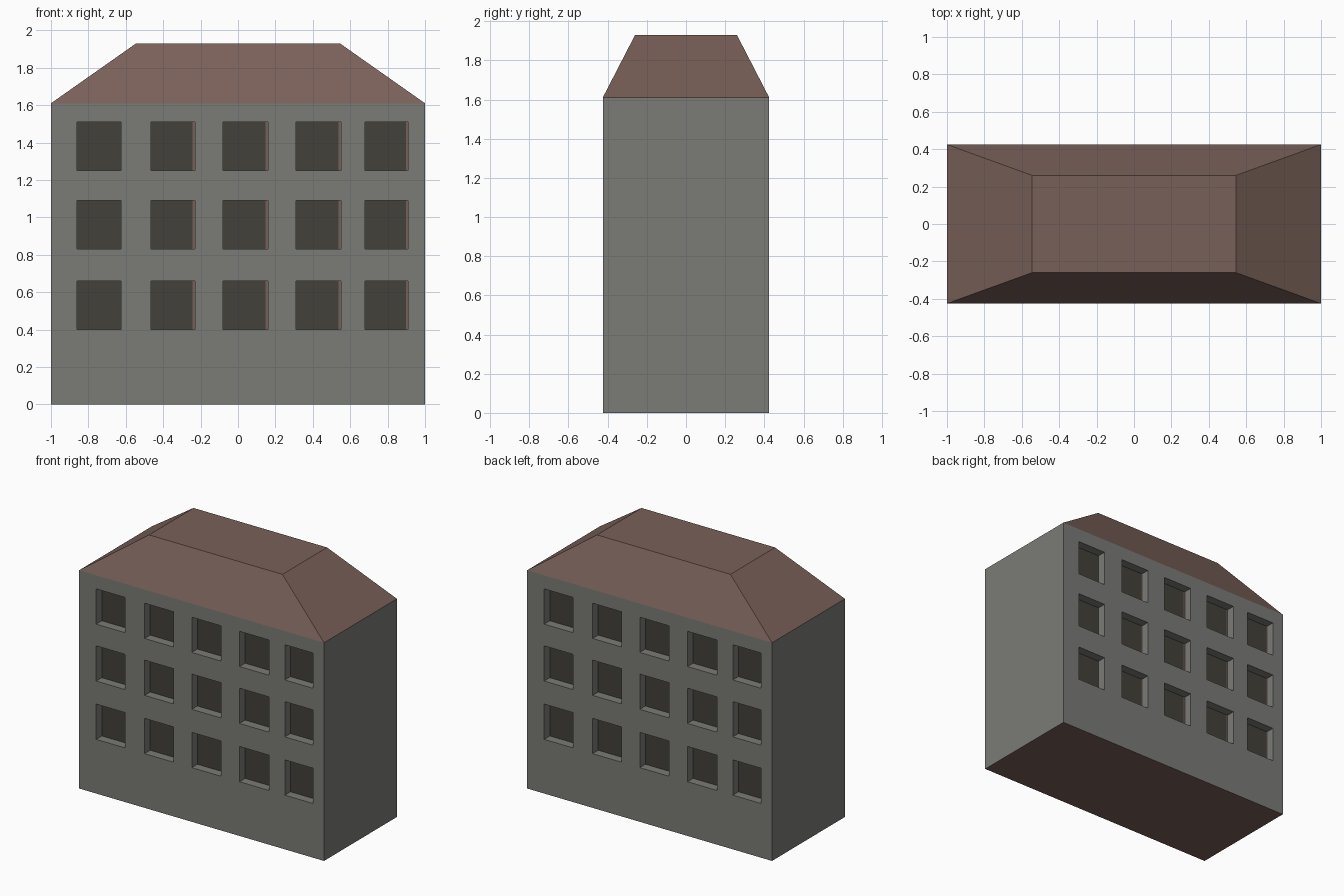
import bpy, bmesh

if "Cube" in bpy.data.objects:
    bpy.data.objects.remove(bpy.data.objects["Cube"])

HX, HY, EAVE, TOP = 1.0, 0.425, 1.61, 1.93
DEPTH = 0.065


def material(name, rgb):
    m = bpy.data.materials.new(name)
    m.diffuse_color = (*rgb, 1)
    m.use_nodes = True
    m.node_tree.nodes["Principled BSDF"].inputs["Base Color"].default_value = m.diffuse_color
    return m


wall = material("grey_wall", (0.196, 0.200, 0.183))
roof = material("brown_roof", (0.190, 0.117, 0.098))
glass = material("dark_glass", (0.054, 0.053, 0.042))


def make_object(name, bm, mats):
    bmesh.ops.remove_doubles(bm, verts=bm.verts, dist=1e-5)
    me = bpy.data.meshes.new(name)
    bm.to_mesh(me)
    bm.free()
    for m in mats:
        me.materials.append(m)
    ob = bpy.data.objects.new(name, me)
    bpy.context.collection.objects.link(ob)
    return ob


def quad(bm, pts, mat=0):
    f = bm.faces.new([bm.verts.new(p) for p in pts])
    f.material_index = mat


# Window columns and rows; odd cells of the grid are openings
columns = [(-0.86, -0.625), (-0.465, -0.23), (-0.08, 0.16), (0.31, 0.55), (0.68, 0.91)]
rows = [(0.40, 0.66), (0.83, 1.09), (1.25, 1.51)]
xs = [-HX] + [x for c in columns for x in c] + [HX]
zs = [0.0] + [z for r in rows for z in r] + [EAVE]

# Walls: the back is the front turned half round (s = -1)
bm = bmesh.new()
for s in (1, -1):
    def P(x, y, z):
        return (s * x, s * y, z)
    yo, yi = -HY, -HY + DEPTH
    for i in range(len(xs) - 1):
        for j in range(len(zs) - 1):
            a, b, c, d = xs[i], xs[i + 1], zs[j], zs[j + 1]
            ring = [(a, c), (b, c), (b, d), (a, d)]
            if i % 2 and j % 2:
                # recessed pane and its four reveals
                quad(bm, [P(x, yi, z) for x, z in ring], 1)
                for k in range(4):
                    (x0, z0), (x1, z1) = ring[k], ring[(k + 1) % 4]
                    quad(bm, [P(x0, yo, z0), P(x1, yo, z1), P(x1, yi, z1), P(x0, yi, z0)])
            else:
                quad(bm, [P(x, yo, z) for x, z in ring])
    # end wall
    quad(bm, [P(HX, -HY, 0), P(HX, HY, 0), P(HX, HY, EAVE), P(HX, -HY, EAVE)])
# underside
quad(bm, [(-HX, -HY, 0), (-HX, HY, 0), (HX, HY, 0), (HX, -HY, 0)], 2)
make_object("walls", bm, [wall, glass, roof])

# Roof: truncated hip
bm = bmesh.new()
bmesh.ops.create_cube(bm, size=2)
for v in bm.verts:
    up = v.co.z > 0
    v.co.x *= 0.545 if up else HX
    v.co.y *= 0.26 if up else HY
    v.co.z = TOP if up else EAVE
make_object("roof", bm, [roof])

# Thin brown strips beside the panes
bm = bmesh.new()
for s in (1, -1):
    for x0, x1 in columns[1:]:
        for z0, z1 in rows:
            y = s * (-HY + DEPTH - 0.003)
            ring = [(x1 - 0.013, z0), (x1, z0), (x1, z1), (x1 - 0.013, z1)]
            quad(bm, [(s * x, y, z) for x, z in ring])
make_object("window_strips", bm, [roof])
